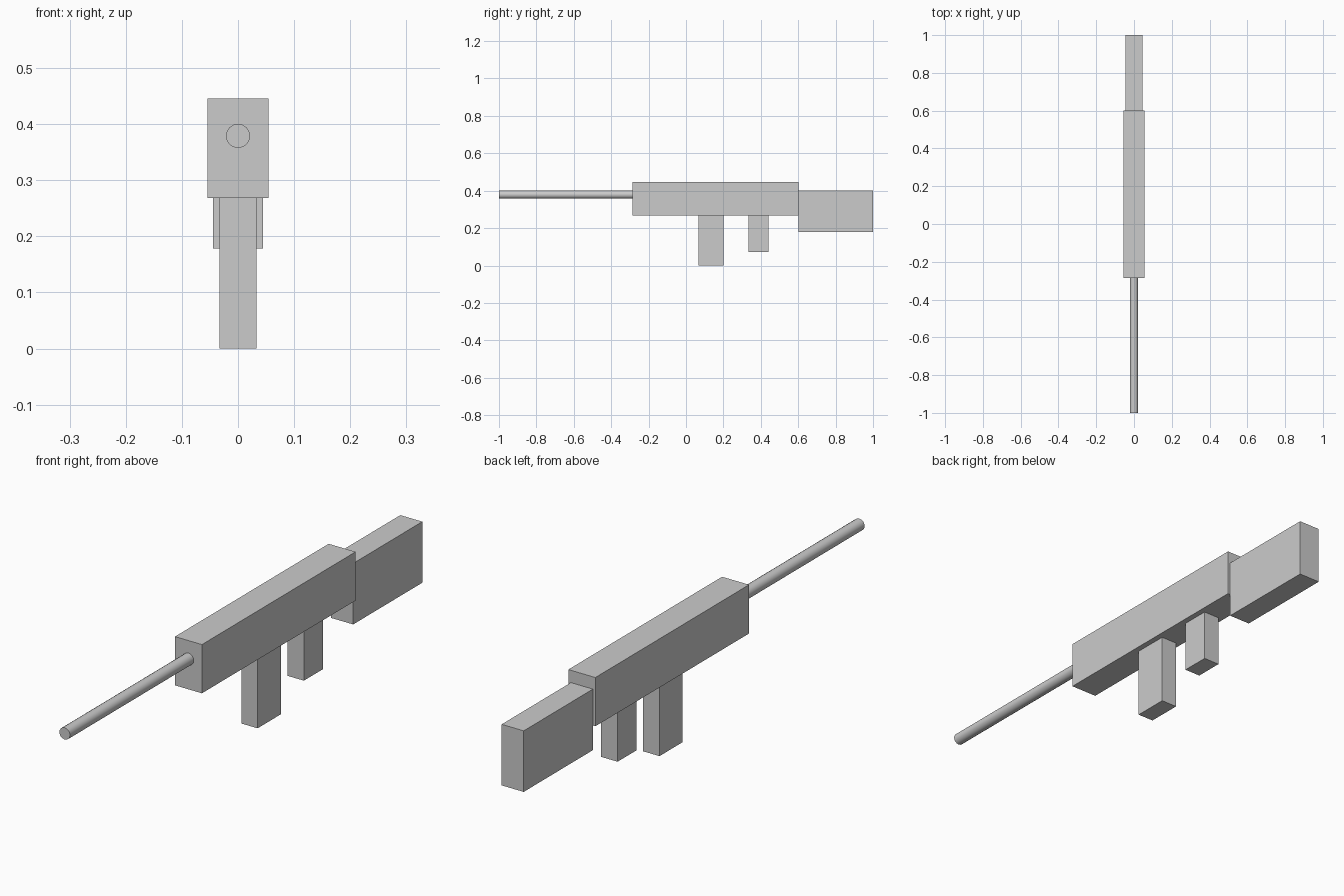
import bpy
import math

if "Cube" in bpy.data.objects:
    bpy.data.objects.remove(bpy.data.objects["Cube"])

grey = bpy.data.materials.new("plain grey")
grey.diffuse_color = (0.6, 0.6, 0.6, 1.0)
grey.use_nodes = True
grey.node_tree.nodes["Principled BSDF"].inputs["Base Color"].default_value = grey.diffuse_color


def box(name, half_width, y0, y1, z0, z1):
    """Block centred on x = 0, spanning the given y and z ranges."""
    bpy.ops.mesh.primitive_cube_add(
        size=1, location=(0, (y0 + y1) / 2, (z0 + z1) / 2))
    ob = bpy.context.object
    ob.name = name
    ob.scale = (2 * half_width, y1 - y0, z1 - z0)
    bpy.ops.object.transform_apply(location=False, rotation=False, scale=True)
    ob.data.materials.append(grey)
    return ob


# Main body and rear stock
box("receiver", 0.0545, -0.286, 0.601, 0.268, 0.446)
box("stock", 0.0445, 0.601, 1.0, 0.178, 0.401)

# Blocks hanging under the body
box("magazine", 0.033, 0.066, 0.2, 0.0, 0.268)
box("grip", 0.033, 0.333, 0.442, 0.072, 0.268)

# Long round barrel pointing forward
y_tip, y_root = -1.0, -0.286
bpy.ops.mesh.primitive_cylinder_add(
    vertices=16, radius=0.0215, depth=y_root - y_tip,
    location=(0, (y_tip + y_root) / 2, 0.379), rotation=(math.pi / 2, 0, 0))
barrel = bpy.context.object
barrel.name = "barrel"
barrel.data.materials.append(grey)
bpy.ops.object.shade_smooth_by_angle(angle=math.radians(30))
